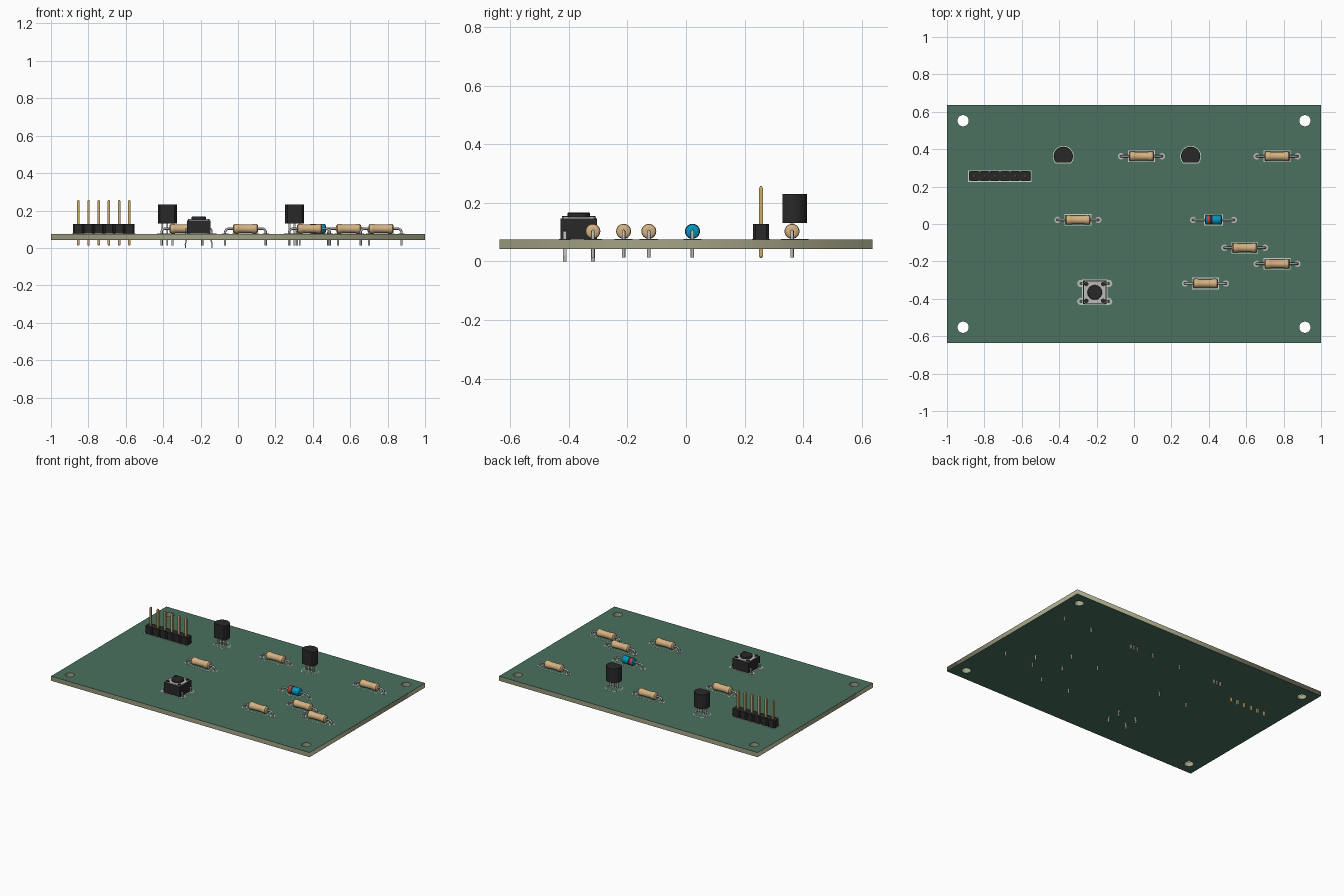
import bpy, bmesh
from math import cos, sin, pi, asin, radians

if "Cube" in bpy.data.objects:
    bpy.data.objects.remove(bpy.data.objects["Cube"])

ZT, ZB = 0.075, 0.043          # board top and bottom


def mat(name, r, g, b):
    m = bpy.data.materials.new(name)
    m.diffuse_color = (r, g, b, 1)
    m.use_nodes = True
    m.node_tree.nodes["Principled BSDF"].inputs["Base Color"].default_value = m.diffuse_color
    return m


GREEN = mat("mask_green", 0.07, 0.165, 0.115)
FR4 = mat("board_core", 0.37, 0.37, 0.24)
TAN = mat("resistor_tan", 0.66, 0.44, 0.22)
BLACK = mat("black_plastic", 0.022, 0.022, 0.022)
SILVER = mat("silver", 0.5, 0.5, 0.49)
GOLD = mat("gold", 0.6, 0.42, 0.16)
WHITE = mat("silkscreen", 0.62, 0.66, 0.62)
BLUE = mat("diode_blue", 0.0, 0.3, 0.5)
RED = mat("diode_red", 0.5, 0.05, 0.03)


def smooth(ob, angle=35):
    bpy.ops.object.select_all(action='DESELECT')
    ob.select_set(True)
    bpy.context.view_layer.objects.active = ob
    bpy.ops.object.shade_smooth_by_angle(angle=radians(angle))


def finish(name, bm, material, smoothed=False):
    bmesh.ops.recalc_face_normals(bm, faces=bm.faces)
    me = bpy.data.meshes.new(name)
    bm.to_mesh(me)
    bm.free()
    me.materials.append(material)
    ob = bpy.data.objects.new(name, me)
    bpy.context.collection.objects.link(ob)
    if smoothed:
        smooth(ob)
    return ob


def prism(name, pts, a, b, material, axis='z', smoothed=False):
    """Extrude an outline along z (pts = x,y) or along y (pts = x,z)."""
    bm = bmesh.new()
    put = (lambda p, t: (p[0], p[1], t)) if axis == 'z' else (lambda p, t: (p[0], t, p[1]))
    lo = [bm.verts.new(put(p, a)) for p in pts]
    hi = [bm.verts.new(put(p, b)) for p in pts]
    bm.faces.new(lo)
    bm.faces.new(hi)
    n = len(pts)
    for i in range(n):
        bm.faces.new((lo[i], lo[(i + 1) % n], hi[(i + 1) % n], hi[i]))
    return finish(name, bm, material, smoothed)


def rect(cx, cy, hx, hy):
    return [(cx - hx, cy - hy), (cx + hx, cy - hy), (cx + hx, cy + hy), (cx - hx, cy + hy)]


def chamfered(cx, cy, hx, hy, c):
    q = [(hx, -hy + c), (hx, hy - c), (hx - c, hy), (-hx + c, hy),
         (-hx, hy - c), (-hx, -hy + c), (-hx + c, -hy), (hx - c, -hy)]
    return [(cx + x, cy + y) for x, y in q]


def circle(cx, cy, r, n=32):
    return [(cx + r * cos(2 * pi * i / n), cy + r * sin(2 * pi * i / n)) for i in range(n)]


def plate(name, loops, z0, z1, material):
    """Flat plate; the first loop is the outline, the others are holes."""
    cu = bpy.data.curves.new(name, 'CURVE')
    cu.dimensions, cu.fill_mode, cu.extrude = '2D', 'BOTH', (z1 - z0) / 2
    for pts in loops:
        s = cu.splines.new('POLY')
        s.points.add(len(pts) - 1)
        for p, q in zip(s.points, pts):
            p.co = (q[0], q[1], 0, 1)
        s.use_cyclic_u = True
    cu.materials.append(material)
    ob = bpy.data.objects.new(name, cu)
    ob.location.z = (z0 + z1) / 2
    bpy.context.collection.objects.link(ob)
    return ob


def lathe_x(name, prof, cx, cy, cz, material, n=28):
    """Revolve (x, radius) pairs around an axis along x."""
    bm = bmesh.new()
    rings = [[bm.verts.new((cx + x, cy + r * cos(2 * pi * i / n), cz + r * sin(2 * pi * i / n)))
              for i in range(n)] for x, r in prof]
    for A, B in zip(rings, rings[1:]):
        for i in range(n):
            bm.faces.new((A[i], A[(i + 1) % n], B[(i + 1) % n], B[i]))
    bm.faces.new(rings[0])
    bm.faces.new(rings[-1])
    return finish(name, bm, material, True)


def wire(name, pts, r, material):
    cu = bpy.data.curves.new(name, 'CURVE')
    cu.dimensions, cu.bevel_depth, cu.bevel_resolution, cu.use_fill_caps = '3D', r, 2, True
    s = cu.splines.new('POLY')
    s.points.add(len(pts) - 1)
    for p, q in zip(s.points, pts):
        p.co = (*q, 1)
    cu.materials.append(material)
    ob = bpy.data.objects.new(name, cu)
    bpy.context.collection.objects.link(ob)


def pad(name, x, y, r=0.017):
    plate(name + "_pad", [circle(x, y, r, 20), circle(x, y, r * 0.45, 12)], ZT, ZT + 0.001, SILVER)


def frame(name, x, y, hx, hy, w=0.004):
    plate(name + "_outline", [rect(x, y, hx, hy), rect(x, y, hx - w, hy - w)], ZT, ZT + 0.001, WHITE)


def axial_leads(name, x, y, z, span=0.109, r=0.006, bend=0.02):
    arc = [(span - bend + bend * sin(t * pi / 12), z - bend + bend * cos(t * pi / 12)) for t in range(7)]
    half = [(span, 0.013)] + arc[::-1]
    path = [(x - a, y, b) for a, b in half] + [(x + a, y, b) for a, b in half[::-1]]
    wire(name + "_lead", path, r, SILVER)
    for s in (-1, 1):
        pad(name, x + s * span, y)


# Board: core with green faces, four mounting holes
holes = [circle(sx * 0.914, sy * 0.552, 0.03) for sx in (-1, 1) for sy in (-1, 1)]
outline = [rect(0, 0, 1, 0.637)] + holes
plate("board_core", outline, ZB + 0.001, ZT - 0.001, FR4)
plate("board_top_mask", outline, ZT - 0.001, ZT, GREEN)
plate("board_bottom_mask", outline, ZB, ZB + 0.001, GREEN)

# Resistors: bulged ends and slimmer waist
half = [(0.067, 0.012), (0.0655, 0.019), (0.061, 0.024), (0.054, 0.0255),
        (0.044, 0.0255), (0.038, 0.0245), (0.033, 0.0225)]
prof = [(-x, r) for x, r in half] + half[::-1]
for i, (x, y) in enumerate([(0.04, 0.362), (0.765, 0.362), (-0.30, 0.022),
                            (0.592, -0.127), (0.765, -0.213), (0.382, -0.318)]):
    n = f"resistor_{i + 1}"
    lathe_x(n + "_body", prof, x, y, 0.103, TAN)
    axial_leads(n, x, y, 0.103)
    frame(n, x, y, 0.072, 0.031)

# Diode: blue body with red and black bands
dx, dy = 0.425, 0.022
lathe_x("diode_body", [(-0.045, 0.016), (-0.041, 0.023), (-0.036, 0.025), (0.036, 0.025),
                       (0.041, 0.023), (0.045, 0.016)], dx, dy, 0.103, BLUE)
lathe_x("diode_red_band", [(-0.036, 0.0255), (-0.018, 0.0255)], dx, dy, 0.103, RED)
lathe_x("diode_black_band", [(-0.018, 0.0256), (-0.006, 0.0256)], dx, dy, 0.103, BLACK)
axial_leads("diode", dx, dy, 0.103)
frame("diode", dx, dy, 0.05, 0.03)

# Transistors: D-shaped cases on three legs, flat to the front
for i, x in enumerate((-0.378, 0.303)):
    n, y = f"transistor_{i + 1}", 0.362

    def dshape(r, flat):
        a = asin(flat / r)
        return [(x + r * cos(-a + (pi + 2 * a) * k / 28), y + r * sin(-a + (pi + 2 * a) * k / 28))
                for k in range(29)]
    prism(n + "_case", dshape(0.051, 0.033), 0.132, 0.231, BLACK, smoothed=True)
    plate(n + "_outline", [dshape(0.056, 0.038), dshape(0.052, 0.034)], ZT, ZT + 0.001, WHITE)
    for k in (-1, 0, 1):
        prism(n + "_leg", rect(x + k * 0.027, y, 0.005, 0.005), 0.013, 0.133, SILVER)
        pad(n, x + k * 0.027, y, 0.012)

# Pin header: six chamfered cells with square pins
for k in range(6):
    x, y = -0.854 + k * 0.0547, 0.256
    prism("header_cell", chamfered(x, y, 0.02735, 0.0265, 0.008), ZT, 0.128, BLACK)
    prism("header_pin", rect(x, y, 0.0065, 0.0065), 0.018, 0.25, GOLD)
    for z0, z1 in ((0.018, 0.012), (0.25, 0.257)):
        bm = bmesh.new()
        a = [bm.verts.new((px, py, z0)) for px, py in rect(x, y, 0.0065, 0.0065)]
        b = [bm.verts.new((px, py, z1)) for px, py in rect(x, y, 0.003, 0.003)]
        bm.faces.new(b)
        for j in range(4):
            bm.faces.new((a[j], a[(j + 1) % 4], b[(j + 1) % 4], b[j]))
        finish("header_pin_tip", bm, GOLD)
frame("header", -0.717, 0.256, 0.17, 0.031)

# Push button: base, metal cover, rivets, plunger and kinked legs
sx, sy = -0.21, -0.366
prism("switch_base", rect(sx, sy, 0.063, 0.063), ZT + 0.002, 0.147, BLACK)
prism("switch_cover", chamfered(sx, sy, 0.058, 0.058, 0.006), 0.147, 0.152, SILVER)
plunger = prism("switch_plunger", circle(sx, sy, 0.039, 40), 0.15, 0.167, BLACK)
bev = plunger.modifiers.new("edge", 'BEVEL')
bev.width, bev.segments, bev.limit_method = 0.004, 2, 'ANGLE'
smooth(plunger)
frame("switch", sx, sy, 0.068, 0.068)
for mx in (-1, 1):
    for my in (-1, 1):
        ly = sy + my * 0.048
        prism("switch_rivet", circle(sx + mx * 0.045, sy + my * 0.045, 0.012, 20), 0.15, 0.156, BLACK)
        path = [(0.06, 0.105), (0.072, 0.103), (0.075, 0.07), (0.069, 0.045), (0.075, 0.02), (0.073, 0.0)]
        strip = [(sx + mx * a, b) for a, b in path] + [(sx + mx * (a - 0.006), max(b - 0.004, 0)) for a, b in path[::-1][1:]]
        strip.insert(6, (sx + mx * 0.067, 0.0))
        prism("switch_leg", strip, ly - 0.0065, ly + 0.0065, SILVER, axis='y')
        pad("switch", sx + mx * 0.074, ly, 0.02)
